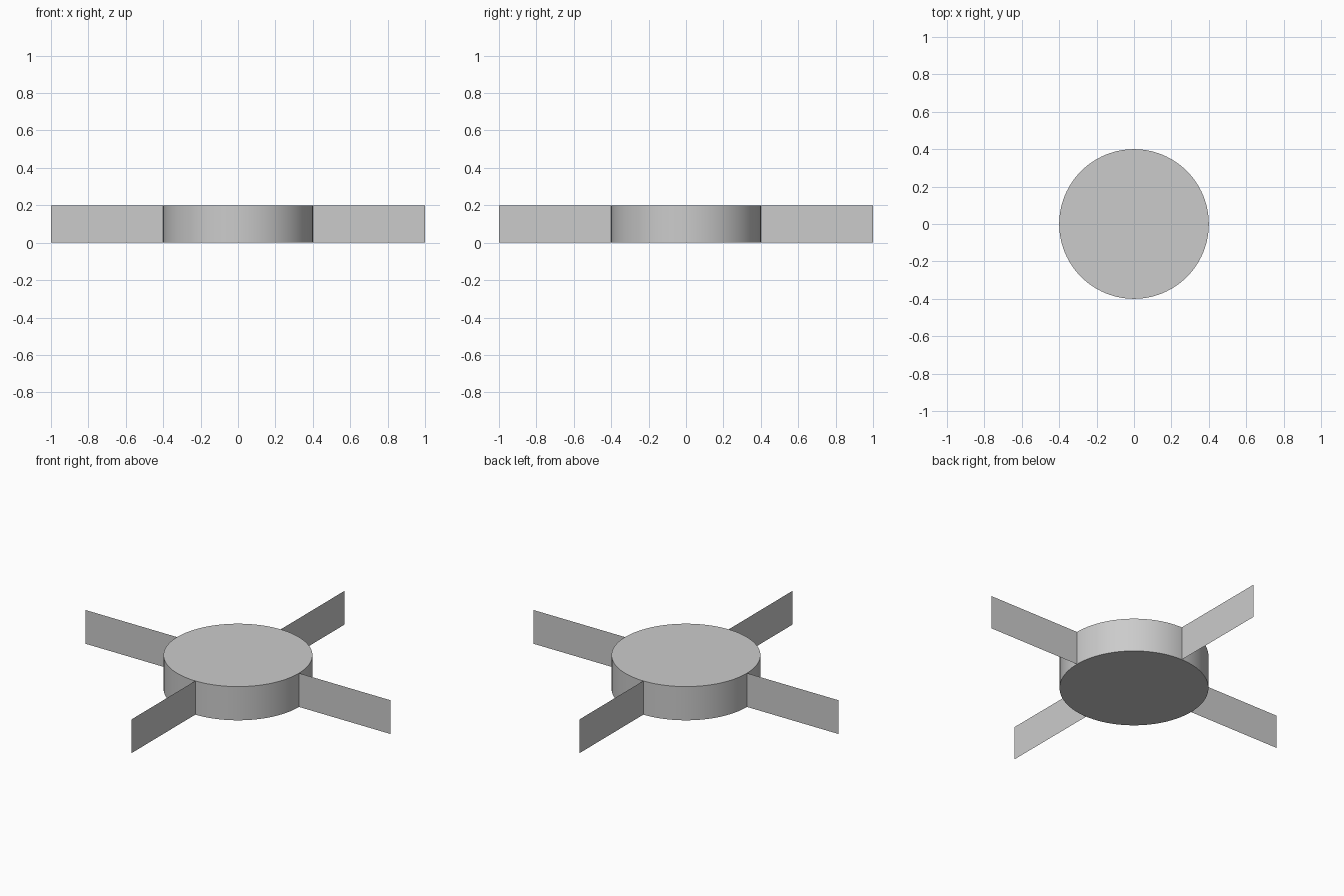
import bpy
import math

if "Cube" in bpy.data.objects:
    bpy.data.objects.remove(bpy.data.objects["Cube"])

HUB_RADIUS, TIP_RADIUS, HEIGHT = 0.4, 1.0, 0.2

# Round hub
bpy.ops.mesh.primitive_cylinder_add(
    vertices=96, radius=HUB_RADIUS, depth=HEIGHT, location=(0, 0, HEIGHT / 2))
hub = bpy.context.object
hub.name = "hub"
bpy.ops.object.shade_smooth_by_angle(angle=math.radians(30))

# Four paper-thin upright vanes, sharing one mesh, radiating along the axes
vane_mesh = bpy.data.meshes.new("vane")
vane_mesh.from_pydata(
    [(HUB_RADIUS, 0, 0), (TIP_RADIUS, 0, 0),
     (TIP_RADIUS, 0, HEIGHT), (HUB_RADIUS, 0, HEIGHT)],
    [], [(0, 1, 2, 3)])

for i, side in enumerate(("right", "back", "left", "front")):
    vane = bpy.data.objects.new(f"{side}_vane", vane_mesh)
    vane.rotation_euler.z = i * math.pi / 2
    bpy.context.collection.objects.link(vane)
